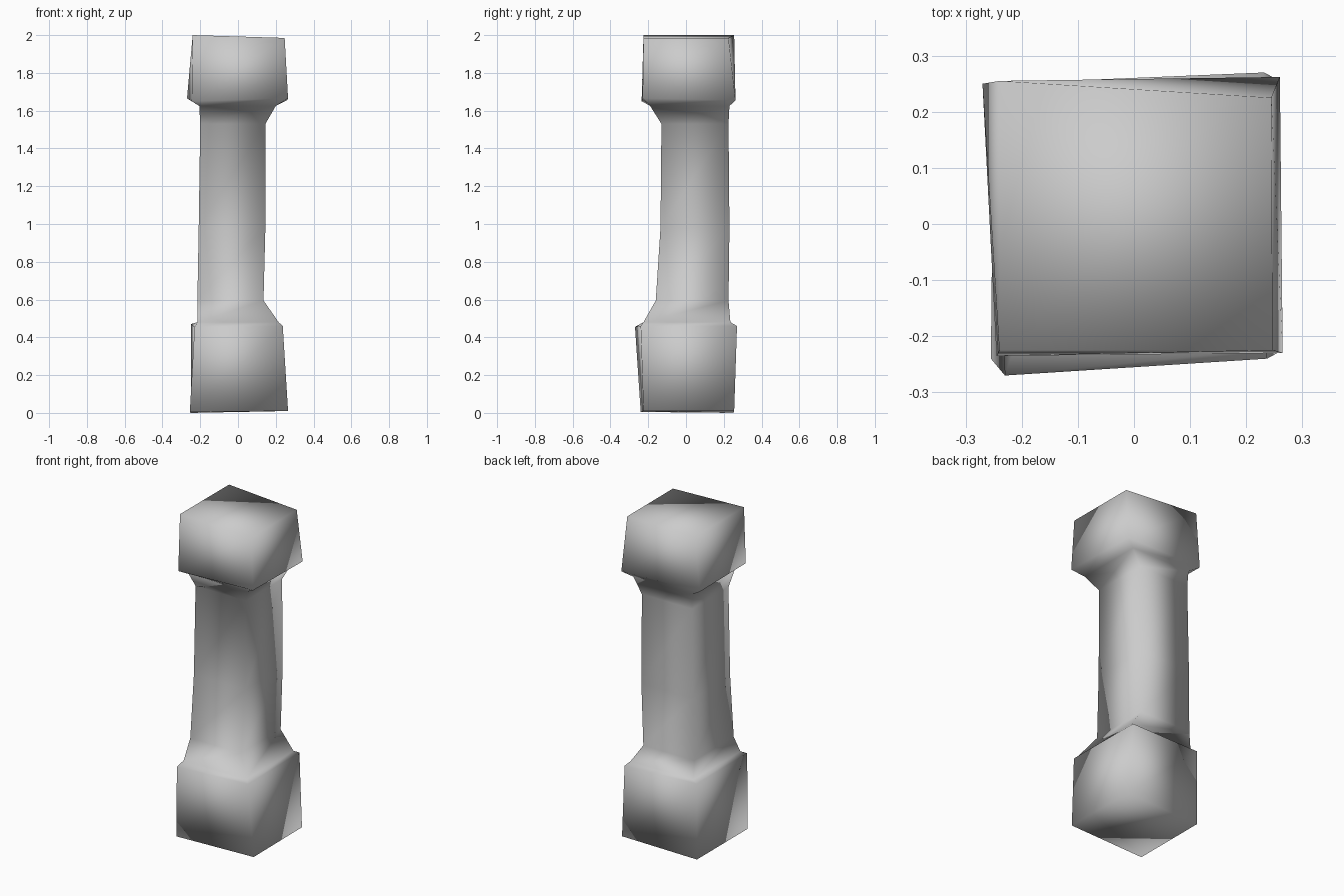
import bpy, bmesh


def rect(z, x0, x1, y0, y1):
    """Four ring corners: front-left, front-right, back-right, back-left."""
    return [(x0, y0, z), (x1, y0, z), (x1, y1, z), (x0, y1, z)]


# Crooked square rings from foot to cap
rings = [
    # foot block
    [(-0.255, -0.24, 0.005), (0.265, -0.225, 0.01), (0.26, 0.255, 0.01), (-0.25, 0.25, 0.0)],
    [(-0.23, -0.27, 0.455), (0.237, -0.24, 0.46), (0.232, 0.27, 0.46), (-0.25, 0.25, 0.47)],
    # neck, off-centre shaft, neck
    rect(0.48, -0.215, 0.215, -0.225, 0.235),
    rect(0.595, -0.215, 0.135, -0.16, 0.225),
    rect(0.98, -0.208, 0.145, -0.135, 0.23),
    rect(1.53, -0.20, 0.145, -0.13, 0.225),
    rect(1.625, -0.205, 0.20, -0.19, 0.23),
    # cap block
    [(-0.245, -0.235, 1.65), (0.265, -0.23, 1.665), (0.26, 0.262, 1.655), (-0.27, 0.25, 1.665)],
    [(-0.24, -0.225, 2.0), (0.247, -0.225, 1.985), (0.245, 0.225, 1.985), (-0.24, 0.255, 2.0)],
]

bm = bmesh.new()
loops = [[bm.verts.new(p) for p in ring] for ring in rings]
for low, high in zip(loops, loops[1:]):
    for i in range(4):
        j = (i + 1) % 4
        bm.faces.new((low[i], low[j], high[j], high[i]))
bm.faces.new(loops[0][::-1])
bm.faces.new(loops[-1])
bmesh.ops.recalc_face_normals(bm, faces=bm.faces[:])
for f in bm.faces:
    f.smooth = True

mesh = bpy.data.meshes.new("post")
bm.to_mesh(mesh)
bm.free()
post = bpy.data.objects.new("post", mesh)
bpy.context.collection.objects.link(post)
